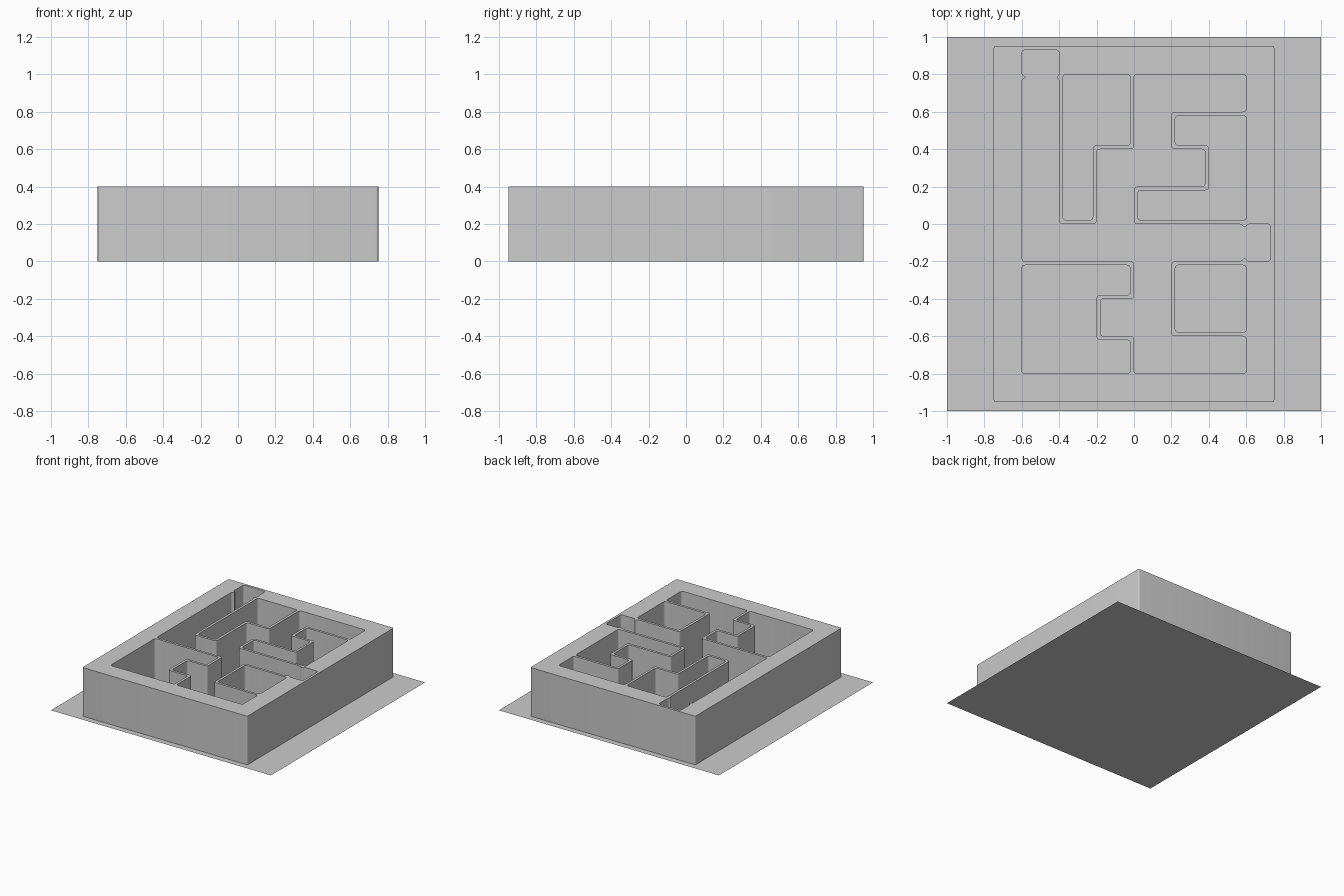
import bpy, bmesh
from mathutils import Vector

if "Cube" in bpy.data.objects:
    bpy.data.objects.remove(bpy.data.objects["Cube"])

HEIGHT = 0.4


def rounded(points, radius, steps=4):
    """Round every corner of a closed outline."""
    out = []
    n = len(points)
    for i in range(n):
        p = Vector(points[i])
        a, b = Vector(points[i - 1]) - p, Vector(points[(i + 1) % n]) - p
        r = min(radius, a.length * 0.4, b.length * 0.4)
        start, end = p + a.normalized() * r, p + b.normalized() * r
        for k in range(steps + 1):
            t = k / steps
            out.append(start * (1 - t) ** 2 + p * 2 * t * (1 - t) + end * t * t)
    return out


def rect(x0, y0, x1, y1):
    return [(x0, y0), (x1, y0), (x1, y1), (x0, y1)]


# Winding corridor with pinched door jambs at both end alcoves
corridor = [
    (-.6, .93), (-.4, .93), (-.4, .8), (-.415, .785), (-.4, .77),
    (-.4, 0), (-.2, 0), (-.2, .4), (0, .4), (0, .8), (.6, .8), (.6, .6),
    (.2, .6), (.2, .4), (.38, .4), (.38, .2), (0, .2), (0, 0),
    (.57, 0), (.59, -.02), (.61, 0), (.73, 0), (.73, -.2),
    (.61, -.2), (.59, -.18), (.57, -.2), (.2, -.2), (.2, -.6),
    (.6, -.6), (.6, -.8), (0, -.8), (0, -.62 + .02), (-.18, -.6), (-.18, -.4),
    (0, -.4), (0, -.2), (-.6, -.2), (-.6, .77), (-.575, .785), (-.6, .8)]

# Closed rooms between the corridor walls
rooms = [
    [(-.38, .8), (-.02, .8), (-.02, .42), (-.22, .42), (-.22, .02), (-.38, .02)],
    [(.22, .58), (.6, .58), (.6, .02), (.02, .02), (.02, .18), (.4, .18),
     (.4, .42), (.22, .42)],
    [(-.6, -.22), (-.02, -.22), (-.02, -.38), (-.2, -.38), (-.2, -.62),
     (-.02, -.62), (-.02, -.8), (-.6, -.8)],
    rect(.22, -.58, .6, -.22)]

# Maze walls: filled outline with holes, extruded upward
curve = bpy.data.curves.new("maze_walls", 'CURVE')
curve.dimensions = '2D'
curve.fill_mode = 'BOTH'
curve.extrude = HEIGHT / 2
outlines = [rounded(rect(-.75, -.95, .75, .95), .01)]
outlines += [rounded(o, .02) for o in [corridor] + rooms]
for outline in outlines:
    spline = curve.splines.new('POLY')
    spline.points.add(len(outline) - 1)
    for point, co in zip(spline.points, outline):
        point.co = (co.x, co.y, 0, 1)
    spline.use_cyclic_u = True
walls = bpy.data.objects.new("maze_walls", curve)
walls.location.z = HEIGHT / 2
bpy.context.collection.objects.link(walls)
bpy.context.view_layer.objects.active = walls
walls.select_set(True)
bpy.ops.object.convert(target='MESH')
walls = bpy.context.object
bm = bmesh.new()
bm.from_mesh(walls.data)
bmesh.ops.remove_doubles(bm, verts=bm.verts, dist=0.0002)
bmesh.ops.recalc_face_normals(bm, faces=bm.faces)
bm.to_mesh(walls.data)
bm.free()
bpy.ops.object.shade_smooth_by_angle(angle=0.6)

# Thin ground sheet that also forms the maze floor
bpy.ops.mesh.primitive_plane_add(size=2)
bpy.context.object.name = "floor_sheet"
